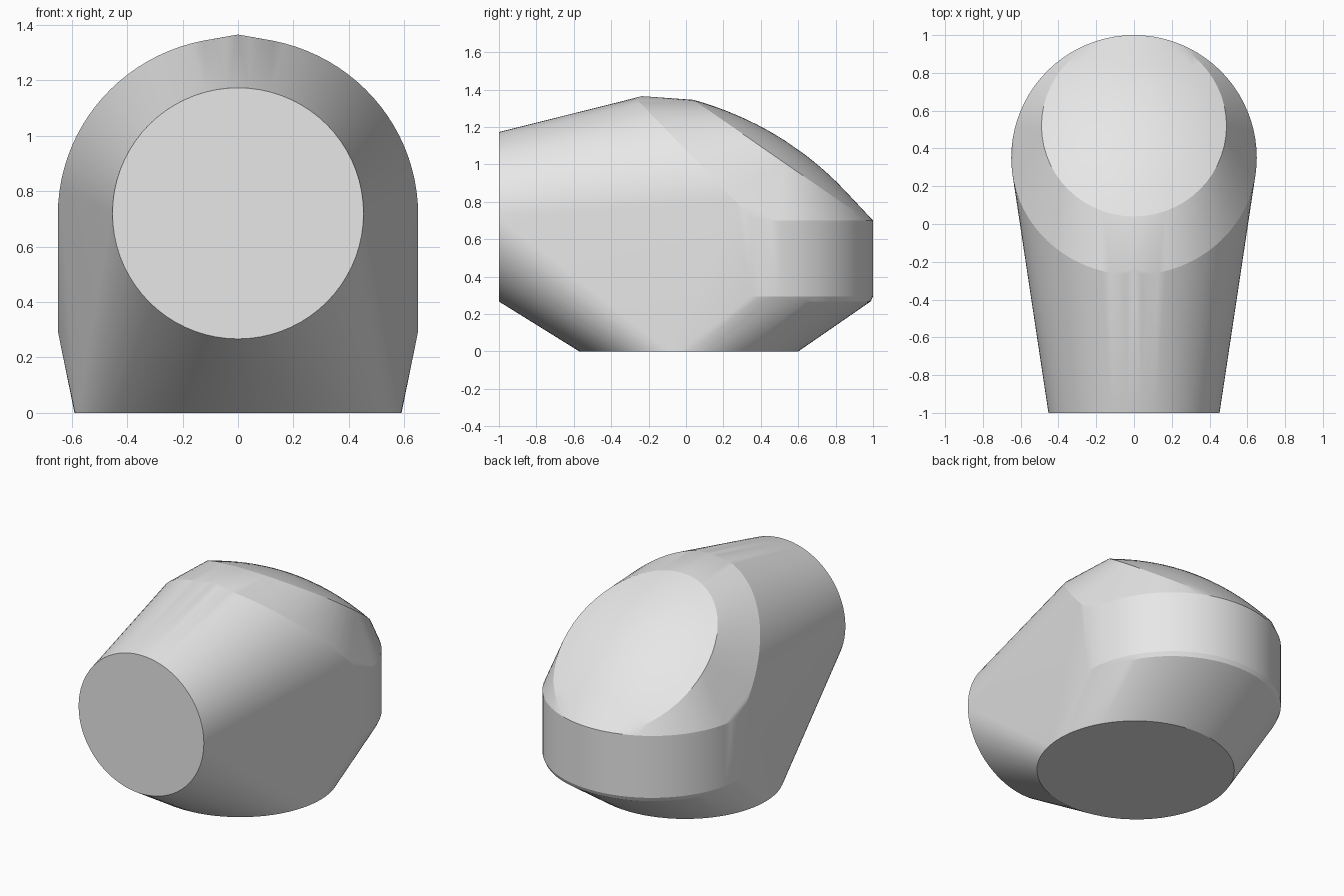
import bpy, bmesh
from math import sin, cos, pi, radians
from mathutils import Vector

cube = bpy.data.objects.get("Cube")
if cube:
    bpy.data.objects.remove(cube)

SEG = 64
R = 0.65          # main body radius
BODY_Y = 0.35     # centre of the upright rounded back
MID_Z = 0.715     # height of the front opening's axis


def ring(centre, u, v, start=0.0, end=2 * pi, n=SEG):
    """Points along an ellipse arc spanned by the vectors u and v."""
    c, u, v = Vector(centre), Vector(u), Vector(v)
    return [c + u * cos(a) + v * sin(a)
            for a in (start + (end - start) * i / n for i in range(n + 1))][:-1 if end - start > 6 else None]


def back_arc(z, r):
    """Half circle round the back of the body."""
    return ring((0, BODY_Y, z), (r, 0, 0), (0, r, 0), 0, pi, 40)


# Round flat front and round flat base
points = ring((0, -1, 0.72), (0.453, 0, 0), (0, 0, 0.453), n=72)
points += ring((0, 0.015, 0), (0.59, 0, 0), (0, 0.585, 0), n=72)

# Upright back wall with a softened lower edge
points += back_arc(0.268, 0.638) + back_arc(0.295, R) + back_arc(0.7, R)

# Slanted arch where the tapering front meets the top, with its small peak
points += ring((0, BODY_Y, MID_Z), (R, 0, 0), (0, -0.62, 0.64), 0, pi, 48)
points.append(Vector((0, -0.235, 1.365)))

# Shallow sloping dome on the upper back
slope = Vector((0, 0.48, -0.3325))
normal = Vector((0, 0.57, 0.82))
for k in range(1, 11):
    r = k / 10
    centre = Vector((0, 0.52, 1.013)) + normal * 0.1 * (1 - r * r)
    points += ring(centre, (0.49 * r, 0, 0), slope * r, n=56)

# Wrap one taut skin round all of the sections
bm = bmesh.new()
for p in points:
    bm.verts.new(p)
bmesh.ops.remove_doubles(bm, verts=bm.verts, dist=0.002)
hull = bmesh.ops.convex_hull(bm, input=bm.verts, use_existing_faces=False)
loose = [v for v in bm.verts if not v.link_faces]
bmesh.ops.delete(bm, geom=loose, context='VERTS')
bmesh.ops.dissolve_limit(bm, angle_limit=radians(0.3), verts=bm.verts, edges=bm.edges)
bmesh.ops.recalc_face_normals(bm, faces=bm.faces)

mesh = bpy.data.meshes.new("rounded_body")
bm.to_mesh(mesh)
bm.free()
body = bpy.data.objects.new("rounded_body", mesh)
bpy.context.collection.objects.link(body)

# Plain light grey
grey = bpy.data.materials.new("light_grey")
grey.use_nodes = True
colour = (0.8, 0.8, 0.8, 1)
grey.diffuse_color = colour
grey.node_tree.nodes["Principled BSDF"].inputs["Base Color"].default_value = colour
mesh.materials.append(grey)

bpy.ops.object.select_all(action='DESELECT')
body.select_set(True)
bpy.context.view_layer.objects.active = body
bpy.ops.object.shade_smooth_by_angle(angle=radians(12))
